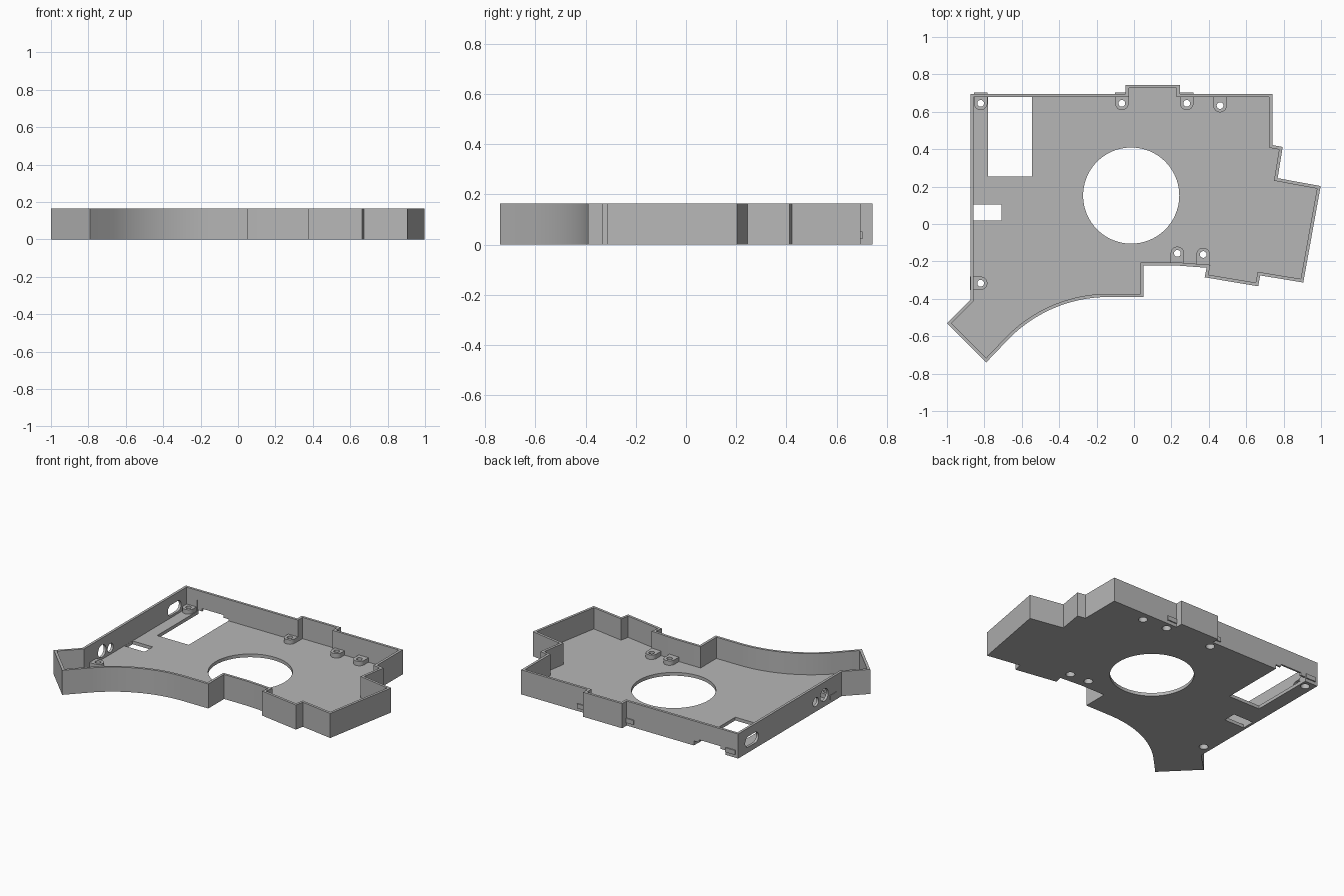
import bpy, bmesh, math
from mathutils import Vector

if "Cube" in bpy.data.objects:
    bpy.data.objects.remove(bpy.data.objects["Cube"])

H, FLOOR, WALL = 0.165, 0.022, 0.017
BOSS_TOP = 0.052

grey = bpy.data.materials.new("plain grey")
grey.diffuse_color = (0.47, 0.47, 0.47, 1)
grey.use_nodes = True
grey.node_tree.nodes["Principled BSDF"].inputs["Base Color"].default_value = grey.diffuse_color


def prism(name, pts, z0, z1):
    """Extrude a counter-clockwise outline between two heights."""
    bm = bmesh.new()
    face = bm.faces.new([bm.verts.new((x, y, z0)) for x, y in pts])
    res = bmesh.ops.extrude_face_region(bm, geom=[face])
    top = [v for v in res["geom"] if isinstance(v, bmesh.types.BMVert)]
    bmesh.ops.translate(bm, verts=top, vec=(0, 0, z1 - z0))
    bmesh.ops.recalc_face_normals(bm, faces=bm.faces)
    me = bpy.data.meshes.new(name)
    bm.to_mesh(me)
    bm.free()
    me.materials.append(grey)
    ob = bpy.data.objects.new(name, me)
    bpy.context.collection.objects.link(ob)
    return ob


def rect(x0, x1, y0, y1):
    return [(x0, y0), (x1, y0), (x1, y1), (x0, y1)]


def circle(x, y, r, n=32):
    return [(x + r * math.cos(2 * math.pi * i / n), y + r * math.sin(2 * math.pi * i / n)) for i in range(n)]


def inset(pts, d):
    """Mitred inward offset of a counter-clockwise outline."""
    out = []
    for i, p in enumerate(pts):
        p = Vector(p)
        a = (p - Vector(pts[i - 1])).normalized()
        b = (Vector(pts[(i + 1) % len(pts)]) - p).normalized()
        na, nb = Vector((-a.y, a.x)), Vector((-b.y, b.x))
        out.append(tuple(p + (na + nb) * d / (1 + na.dot(nb))))
    return out


def cut(ob, cutter):
    mod = ob.modifiers.new("cut", "BOOLEAN")
    mod.operation, mod.solver, mod.object = "DIFFERENCE", "EXACT", cutter
    bpy.context.view_layer.objects.active = ob
    bpy.ops.object.modifier_apply(modifier=mod.name)


def side_cutter(name, pts):
    """Outline in (y, z), pushed through the left wall."""
    ob = prism(name, pts, -0.92, -0.83)
    for v in ob.data.vertices:
        y, z, x = v.co
        v.co = (x, y, z)
    return ob


# Case outline with the concave sweep along the front left
R, cx = 0.75, -0.135
sweep = [(cx - R * math.sin(a), -0.39 - R + R * math.cos(a))
         for a in [math.radians(45 * (1 - i / 20)) for i in range(21)]]
outline = [(-1.0, -0.53), (-0.79, -0.74)] + sweep + [
    (0.052, -0.39), (0.052, -0.222), (0.23, -0.222), (0.388, -0.234),
    (0.378, -0.285), (0.664, -0.333), (0.675, -0.275), (0.905, -0.313),
    (0.998, 0.203), (0.768, 0.245), (0.795, 0.412), (0.74, 0.422),
    (0.74, 0.695), (0.245, 0.695), (0.245, 0.743), (-0.045, 0.743),
    (-0.045, 0.695), (-0.875, 0.695), (-0.875, -0.405)]
case = prism("case_tray", outline, 0, H)

# Hollow interior, then the openings in the floor and walls
cutters = [
    prism("cavity", inset(outline, WALL), FLOOR, H + 0.1),
    prism("fan_opening", circle(-0.015, 0.152, 0.257, 96), -0.1, 0.1),
    prism("large_window", rect(-0.78, -0.545, 0.255, 0.683), -0.1, 0.1),
    prism("small_window", rect(-0.857, -0.708, 0.018, 0.105), -0.1, 0.1),
    prism("back_notch", rect(-0.78, -0.545, 0.65, 0.75), -0.1, 0.03),
    prism("back_notch_step", rect(-0.745, -0.585, 0.65, 0.75), -0.1, 0.048),
    side_cutter("port_round", circle(-0.13, 0.065, 0.03)),
    side_cutter("port_large", circle(-0.22, 0.078, 0.042)),
]
slot = [(y + (0.035 if i < 8 or i > 24 else -0.035), z)
        for i, (y, z) in enumerate(circle(0.55, 0.072, 0.036))]
cutters.append(side_cutter("port_slot", slot))

# Screw bosses: centre and direction of the square end that meets the wall
bosses = [(-0.82, 0.645, 90), (-0.065, 0.645, 90), (0.282, 0.645, 90), (0.46, 0.633, 90),
          (0.232, -0.157, -90), (0.37, -0.163, -90), (-0.82, -0.317, 180)]
parts = []
for i, (x, y, ang) in enumerate(bosses):
    r, tail = 0.036, (0.058 if i != 3 else 0.054)
    shape = [(tail, -r), (tail, r)]
    shape += [(r * math.cos(a), r * math.sin(a)) for a in [math.pi / 2 + math.pi * k / 16 for k in range(17)]]
    c, s = math.cos(math.radians(ang)), math.sin(math.radians(ang))
    boss = prism(f"screw_boss_{i + 1}", [(x + c * u - s * v, y + s * u + c * v) for u, v in shape], FLOOR, BOSS_TOP)
    hole = prism("screw_hole", circle(x, y, 0.018, 24), -0.1, 0.2)
    sink = prism("screw_head_recess", circle(x, y, 0.028, 24), -0.1, 0.034)
    for k in (hole, sink):
        cut(boss, k)
        cutters.append(k)
    parts.append(boss)

for k in cutters:
    cut(case, k)
for k in cutters:
    bpy.data.objects.remove(k, do_unlink=True)

# Smooth curved walls, crisp corners
for ob in [case] + parts:
    bpy.ops.object.select_all(action="DESELECT")
    ob.select_set(True)
    bpy.context.view_layer.objects.active = ob
    bpy.ops.object.shade_smooth_by_angle(angle=math.radians(25))
